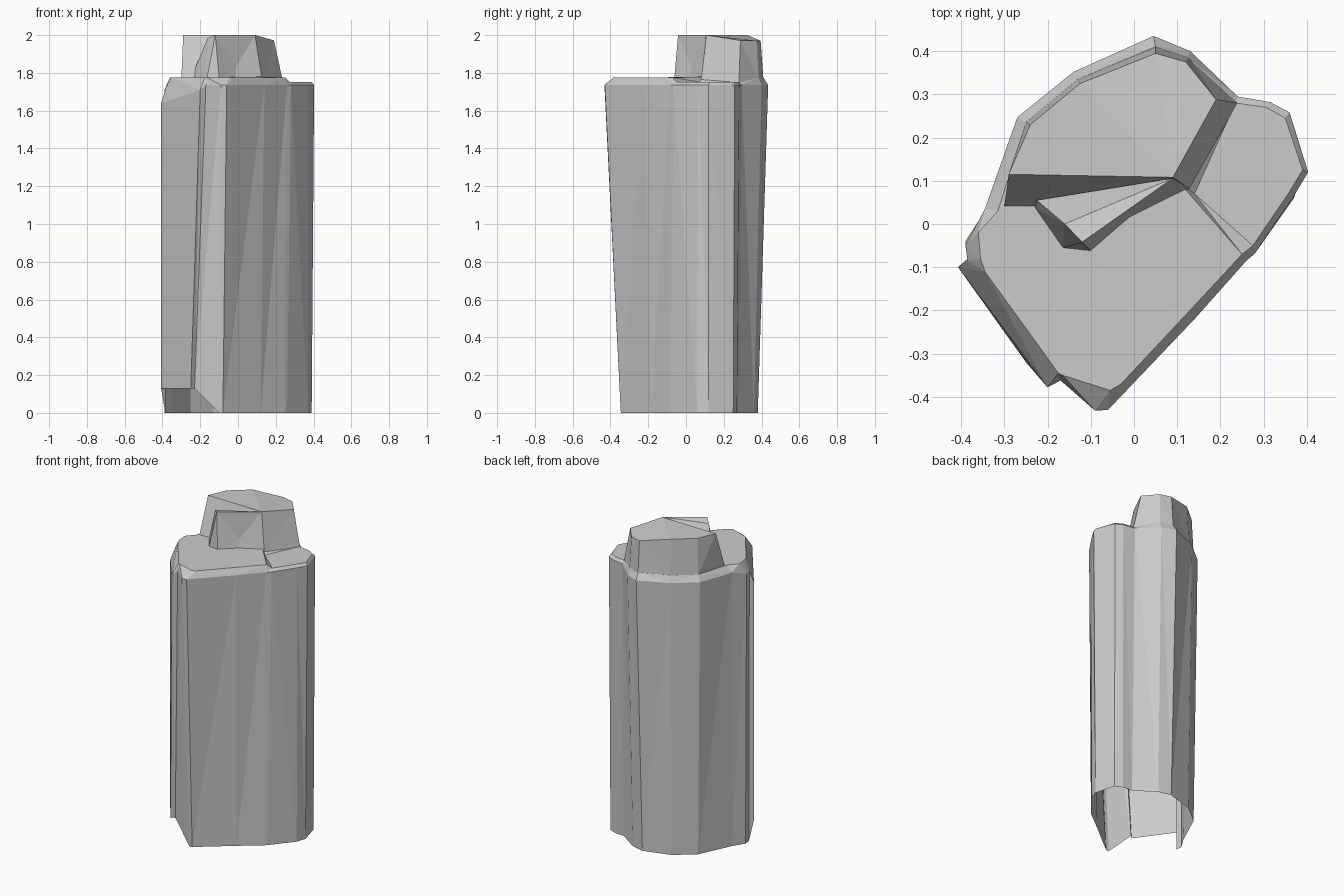
import bpy
import bmesh


def make_object(name, verts, faces):
    mesh = bpy.data.meshes.new(name)
    mesh.from_pydata(verts, [], faces)
    bm = bmesh.new()
    bm.from_mesh(mesh)
    bmesh.ops.triangulate(bm, faces=[f for f in bm.faces if len(f.verts) > 3])
    bmesh.ops.recalc_face_normals(bm, faces=bm.faces)
    bm.to_mesh(mesh)
    bm.free()
    ob = bpy.data.objects.new(name, mesh)
    bpy.context.collection.objects.link(ob)
    return ob


# Pillar outline: foot x, y, rim x, y, lid x, y (counter-clockwise from the front corner)
outline = [
    (-.08, -.345, -.06, -.43, -.03, -.37),
    (.12, -.185, .14, -.22, .12, -.21),
    (.25, -.085, .26, -.085, .25, -.07),
    (.26, -.075, .28, -.068, .275, -.05),
    (.37, .06, .37, .065, .36, .075),
    (.39, .12, .403, .12, .39, .125),
    (.355, .25, .36, .258, .35, .245),
    (.31, .27, .315, .282, .305, .27),
    (.245, .275, .24, .295, .235, .28),
    (.12, .36, .13, .40, .125, .385),
    (.04, .38, .045, .435, .05, .41),
    (-.13, .33, -.14, .352, -.13, .335),
    (-.25, .235, -.27, .247, -.25, .235),
    (-.345, .03, -.345, .035, -.315, .03),
    (-.39, -.04, -.39, -.05, -.36, -.02),
    (-.385, -.08, -.385, -.085, -.355, -.08),
    (-.407, -.10, -.407, -.10, -.345, -.11),
    (-.25, -.32, -.20, -.378, -.175, -.345),
    (-.23, -.30, -.17, -.362, -.165, -.35),
    (-.10, -.345, -.09, -.432, -.055, -.385),
]
n = len(outline)
raised = {16, 17, 18}          # hanging slab at the front left
low_block = range(3, 9)        # lower column at the right
foot, rim, lid = [], [], []
for i, (fx, fy, rx, ry, lx, ly) in enumerate(outline):
    foot.append((fx, fy, .13 if i in raised else 0))
    rim.append((rx, ry, 1.64 if i == 16 else 1.71 if i in (14, 15, 17) else 1.735))
    lid.append((lx, ly, 1.752 if i in low_block else 1.775))
verts = foot + rim + lid + [(.11, .09, 1.78), (.14, .07, 1.752)]
faces = []
for i in range(n):
    j = (i + 1) % n
    for a in (0, n):
        faces.append((a + i, a + j, a + n + j, a + n + i))
top = 2 * n
j1, j2 = 3 * n, 3 * n + 1
faces.append([top + i for i in low_block] + [j2])
faces.append([top + i for i in range(9, n)] + [top, top + 1, top + 2, j1])
faces += [(top + 2, top + 3, j2, j1), (j1, j2, top + 8, top + 9)]
make_object("rock_pillar", verts, faces)

# Upper crag: tapered block on the back half
crag_top = [(-.29, .115, 2), (-.24, .23, 2), (-.125, .325, 2), (.05, .395, 1.97),
            (.12, .375, 1.97), (.19, .288, 1.972), (.09, .108, 2)]
crag_base = [(-.30, .04, 1.77), (-.25, .235, 1.77), (-.13, .335, 1.77), (.05, .41, 1.765),
             (.128, .385, 1.755), (.24, .28, 1.745), (.13, .08, 1.75)]
m = len(crag_top)
faces = [(i, i + 1, m + i + 1, m + i) for i in range(m - 1)]
faces += [(6, 0, 1, 2), (6, 2, 3, 4, 5)]
verts = crag_top + crag_base + [(-.22, .04, 1.77)]
faces += [(0, 7, 14), (0, 14, 6), (6, 14, 13)]
make_object("upper_crag", verts, faces)

# Front spur of the crag with a notched face
spur = [(.09, .106, 2), (-.16, .0, 1.985), (-.12, -.042, 2), (-.225, .055, 1.83),
        (-.23, .038, 1.77), (-.165, -.055, 1.77), (-.10, -.062, 1.77),
        (-.01, .028, 1.83), (-.01, .015, 1.77), (.13, .08, 1.75)]
make_object("front_spur", spur, [
    (0, 1, 2), (0, 3, 1), (1, 3, 4), (1, 4, 5), (1, 5, 2), (2, 5, 6),
    (2, 7, 0), (2, 6, 7), (6, 8, 7), (7, 8, 9), (7, 9, 0)])
